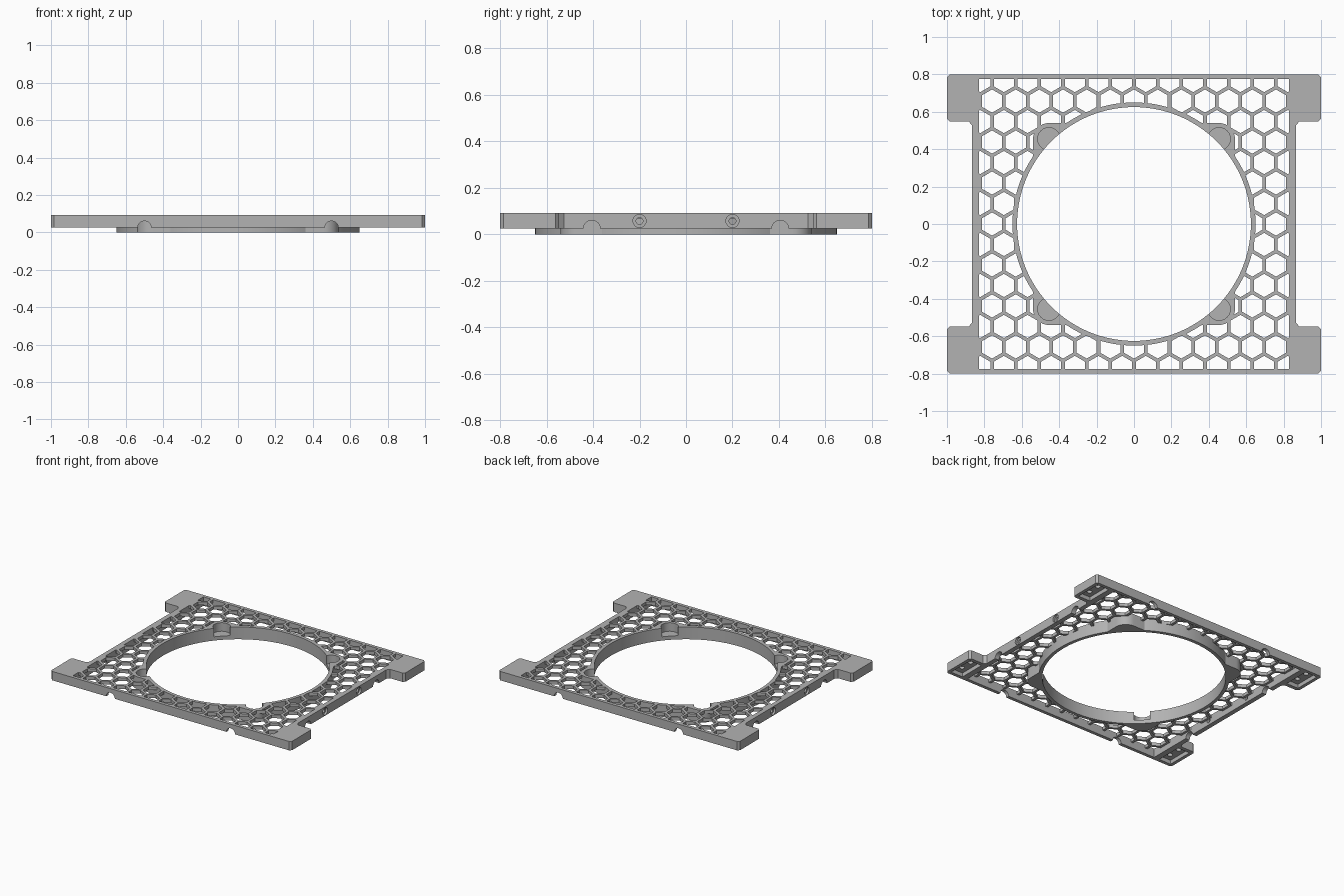
import bpy, bmesh
from math import cos, sin, pi, sqrt
from mathutils import Matrix, Vector

cube = bpy.data.objects.get("Cube")
if cube:
    bpy.data.objects.remove(cube, do_unlink=True)

TOP, BASE, PLATE = 0.092, 0.025, 0.068
QUADS = [(1, 1), (-1, 1), (-1, -1), (1, -1)]

grey = bpy.data.materials.new("light_grey")
grey.use_nodes = True
grey.diffuse_color = (0.45, 0.45, 0.45, 1)
grey.node_tree.nodes["Principled BSDF"].inputs["Base Color"].default_value = (0.45, 0.45, 0.45, 1)


def circle(r, n, cx=0, cy=0, start=0.0):
    return [(cx + r * cos(start + 2 * pi * i / n), cy + r * sin(start + 2 * pi * i / n)) for i in range(n)]


def rect(x0, y0, x1, y1):
    return [(x0, y0), (x1, y0), (x1, y1), (x0, y1)]


def prisms(name, outlines, z0, z1, matrix=None):
    """One object holding an upright prism for each outline."""
    bm = bmesh.new()
    for pts in outlines:
        face = bm.faces.new([bm.verts.new((x, y, z0)) for x, y in pts])
        ext = bmesh.ops.extrude_face_region(bm, geom=[face])
        moved = [v for v in ext["geom"] if isinstance(v, bmesh.types.BMVert)]
        bmesh.ops.translate(bm, verts=moved, vec=(0, 0, z1 - z0))
    if matrix:
        bmesh.ops.transform(bm, matrix=matrix, verts=bm.verts)
    bmesh.ops.recalc_face_normals(bm, faces=bm.faces)
    mesh = bpy.data.meshes.new(name)
    bm.to_mesh(mesh)
    bm.free()
    mesh.materials.append(grey)
    obj = bpy.data.objects.new(name, mesh)
    bpy.context.collection.objects.link(obj)
    return obj


def boolean(obj, tool, op="DIFFERENCE"):
    """Apply a boolean and discard the tool."""
    mod = obj.modifiers.new("cut", "BOOLEAN")
    mod.operation, mod.solver, mod.object = op, "EXACT", tool
    bpy.context.view_layer.objects.active = obj
    bpy.ops.object.modifier_apply(modifier=mod.name)
    bpy.data.objects.remove(tool, do_unlink=True)


def mirrored(pts):
    return [[(x * sx, y * sy) for x, y in pts] for sx, sy in QUADS]


# Outer frame with four corner tabs
quarter = [(0.865, 0.525), (0.882, 0.547), (0.985, 0.547), (1, 0.562), (1, 0.785), (0.985, 0.8)]
outline = []
for i, pts in enumerate(mirrored(quarter)):
    outline += pts[::-1] if i % 2 else pts
frame = prisms("frame", [outline], BASE, TOP)
boolean(frame, prisms("window", [rect(-0.83, -0.775, 0.83, 0.775)], 0, 0.2))

# Pockets and blind screw holes under the tabs
boolean(frame, prisms("pockets", mirrored(rect(0.875, 0.575, 0.975, 0.775)), 0, 0.055))
tab_holes = mirrored(circle(0.018, 20, 0.925, 0.63)) + mirrored(circle(0.018, 20, 0.925, 0.72))
boolean(frame, prisms("tab_holes", tab_holes, 0, 0.075))

# Half-round cable notches along the bottom edges
along_y = Matrix.Rotation(pi / 2, 4, "X")
along_x = Matrix.Rotation(pi / 2, 4, "Y")
for x in (-0.5, 0.5):
    boolean(frame, prisms("notch", [circle(0.036, 32, x, BASE)], -1.1, 1.1, along_y))
for y in (-0.405, 0.405):
    boolean(frame, prisms("notch", [circle(0.036, 32, -BASE, y)], -1.1, 1.1, along_x))

# Counterbored screw holes in the side rails
for y in (-0.2, 0.2):
    boolean(frame, prisms("screw_hole", [circle(0.015, 24, -0.058, y)], -1.1, 1.1, along_x))
    for side in (-1, 1):
        a, b = sorted((side * 0.85, side * 1.1))
        boolean(frame, prisms("counterbore", [circle(0.028, 24, -0.058, y)], a, b, along_x))

# Ring body with rounded corner bosses
C = 0.455
arc = [(C + 0.085 * cos(i * pi / 16), C + 0.085 * sin(i * pi / 16)) for i in range(9)]
boss = [(0.33, 0.33), (0.54, 0.33)] + arc + [(0.33, 0.54)]


def ring_body(name, z0, z1):
    body = prisms(name, [circle(0.65, 128)], z0, z1)
    boolean(body, prisms("bosses", mirrored(boss), z0, z1), "UNION")
    return body


ring = ring_body("ring", 0, TOP)
boolean(ring, prisms("bore", [circle(0.625, 128)], -0.1, 0.2))
boolean(ring, prisms("boss_pockets", mirrored(circle(0.06, 40, C, C)), 0.028, 0.2))

# Honeycomb grille filling the space between ring and frame
PITCH, WALL = 0.1265, 0.019
ROW = PITCH * sqrt(3) / 2
hex_r = (PITCH - WALL) / sqrt(3)
cells = []
for row in range(-7, 8):
    for col in range(-8, 9):
        x, y = (col + 0.5 * (row % 2)) * PITCH, row * ROW
        if Vector((x, y)).length > 0.56 and abs(x) < 0.9:
            cells.append(circle(hex_r, 6, x, y, pi / 6))
grille = prisms("honeycomb_grille", [rect(-0.83, -0.775, 0.83, 0.775)], PLATE, TOP)
boolean(grille, prisms("hex_cells", cells, 0, 0.2))
boolean(grille, ring_body("ring_space", -0.1, 0.2))

# Smooth the round walls, keep the edges crisp
for obj in (frame, ring):
    bpy.ops.object.select_all(action="DESELECT")
    obj.select_set(True)
    bpy.context.view_layer.objects.active = obj
    bpy.ops.object.shade_smooth_by_angle(angle=pi / 6)
